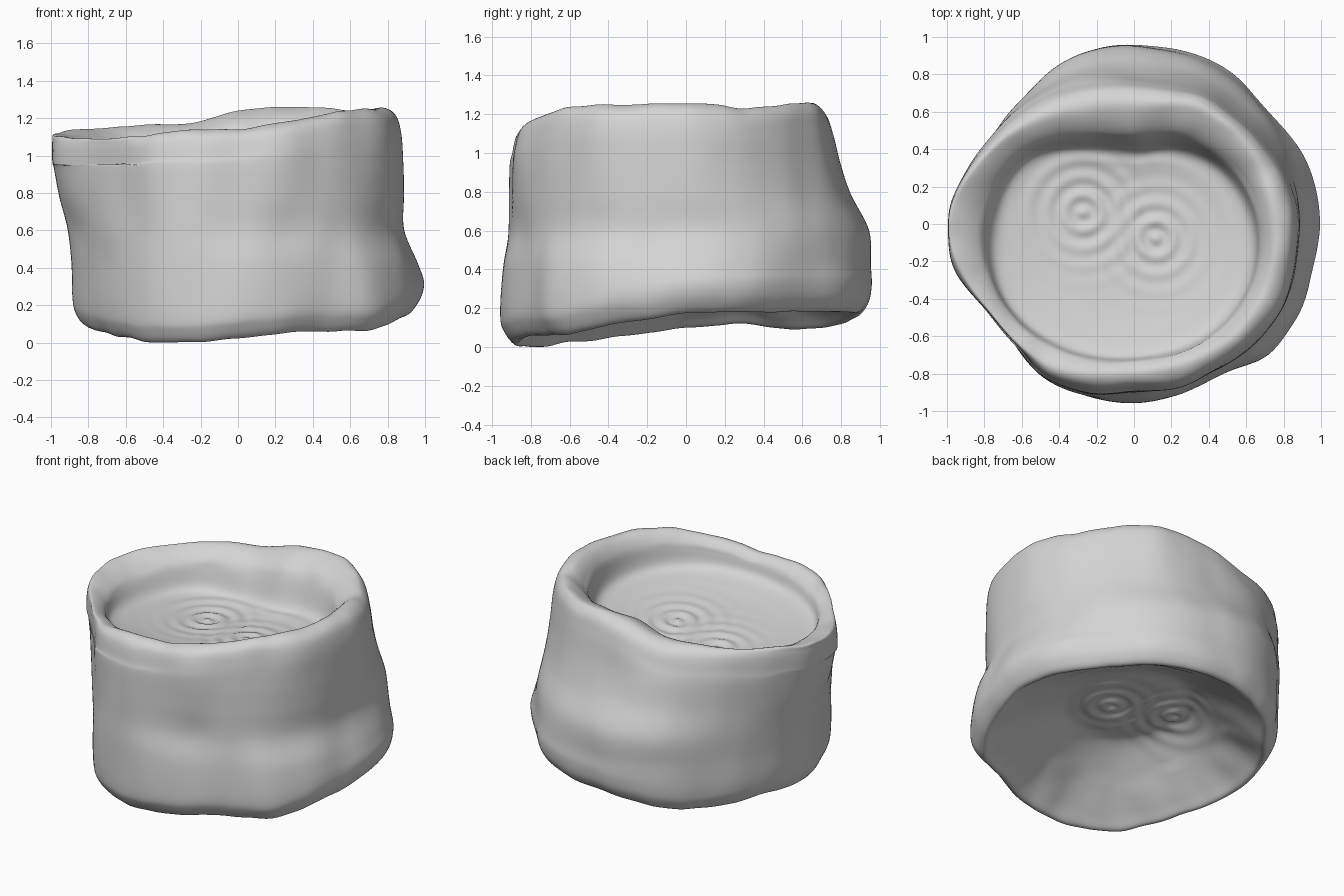
import bpy, bmesh, math
from mathutils import Vector, noise

cube = bpy.data.objects.get("Cube")
if cube:
    bpy.data.objects.remove(cube, do_unlink=True)

SEGMENTS = 180
STEPS = 7

# Outlines at even angles, counter-clockwise from +x
TOP = [.88, .87, .83, .80, .80, .77, .76, .79, .83, .86, .90, .96,
       1.0, 1.0, .92, .91, .95, .93, .90, .91, .90, .90, .92, .89]
MIDDLE = [.89, .90, .92, .93, .94, .94, .89, .90, .91, .88, .91, .95, .91, .89, .92, .91]
BOTTOM = [1.0, .99, .96, .94, .96, .96, .96, .95, .92, .88, .88, .88,
          .88, .87, .86, .90, .95, .96, .96, .95, .93, 1.0, 1.01, .99]
CREST = [.75, .72, .69, .61, .69, .83, .97, .90, .87, .80, .80, .79]
FLOOR = [.63, .55, .46, .39, .47, .66, .73, .78, .74, .70, .70, .68]
RIM_Z = [1.27, 1.24, 1.26, 1.27, 1.25, 1.18, 1.17, 1.15, 1.12, 1.10, 1.10, 1.14, 1.15, 1.20, 1.25, 1.26]
BASE_Z = [.18, .19, .19, .19, .18, .13, .10, .13, .11, .07, .03, .01, .03, .07, .07, .13]


def lerp(a, b, t):
    return a + (b - a) * t


def spline(a, b, c, d, t):
    return b + .5 * t * (c - a + t * (2*a - 5*b + 4*c - d + t * (3*(b - c) + d - a)))


def around(table, angle):
    f = angle / math.tau * len(table)
    i = int(f)
    return spline(*[table[(i + k) % len(table)] for k in (-1, 0, 1, 2)], f - i)


def profile(angle):
    """Cross-section from the top centre over the rim to the underside centre."""
    top, mid, low, crest, floor, rim, base = [
        around(t, angle) for t in (TOP, MIDDLE, BOTTOM, CREST, FLOOR, RIM_Z, BASE_Z)]
    side, across = math.sin(angle), math.cos(angle)

    def bed(t):
        # Upper floor: a tilted shallow bowl
        r = floor * t
        return r, .92 + r * (.06 * across - .06 * side) + .06 * t ** 4

    def vault(t):
        # Underside floor, rising towards the back
        r = low * t
        return r, .40 + .07 * r * side

    edge = bed(1)[1]
    foot = vault(.62)
    return [bed(t) for t in (0, .2, .4, .6, .8, 1)] + [
        (lerp(floor, crest, .38), lerp(edge, rim, .68)), (crest, rim),
        (lerp(crest, top, .64), rim - .035), (top * .99, rim - .14),
        (lerp(top, mid, .18), .95), (lerp(top, mid, .5), .79),
        (mid, .61), (lerp(mid, low, .7), .43), (low, base + .15),
        (low * .98, base + .06), (low * .92, base),
        (low * .83, base + .06), (foot[0], lerp(base, foot[1], .66))
    ] + [vault(t) for t in (.42, .28, .14, 0)]


def swirls(x, y):
    """Ripples of the two growth-ring eddies."""
    h = 0
    for cx, cy, size in ((-.27, .06, .26), (.12, -.08, .24)):
        d = math.hypot(x - cx, y - cy)
        h += .008 * math.cos(d * 65) * math.exp(-(d / size) ** 2)
    return h


def surface_point(keys, ring, angle):
    i = min(ring // STEPS, len(keys) - 2)
    t = ring / STEPS - i
    near = [keys[max(0, min(len(keys) - 1, i + k))] for k in (-1, 0, 1, 2)]
    r, z = [spline(*[p[axis] for p in near], t) for axis in (0, 1)]
    x, y = r * math.cos(angle), r * math.sin(angle)
    if i < 6 or i > 17:
        z += swirls(x, y)
    else:
        # Soft lumps in the bark
        r += .012 * noise.noise(Vector((x * 4, y * 4, z * 2)))
        z += .012 * noise.noise(Vector((x * 6, y * 6, 3)))
        x, y = r * math.cos(angle), r * math.sin(angle)
    return x, y, z


# Hollow-ended stump
bm = bmesh.new()
angles = [math.tau * s / SEGMENTS for s in range(SEGMENTS)]
profiles = [profile(a) for a in angles]
last = (len(profiles[0]) - 1) * STEPS
rings = [[bm.verts.new(surface_point(k, ring, a)) for k, a in zip(profiles, angles)]
         for ring in range(1, last)]
top_centre = bm.verts.new(surface_point(profiles[0], 0, 0))
under_centre = bm.verts.new(surface_point(profiles[0], last, 0))
for s in range(SEGMENTS):
    n = (s + 1) % SEGMENTS
    bm.faces.new((top_centre, rings[0][s], rings[0][n]))
    bm.faces.new((under_centre, rings[-1][n], rings[-1][s]))
    for upper, lower in zip(rings, rings[1:]):
        bm.faces.new((upper[s], lower[s], lower[n], upper[n]))

# Rest the lowest point on the ground, centred
for axis in range(3):
    values = [v.co[axis] for v in bm.verts]
    shift = min(values) if axis == 2 else (min(values) + max(values)) / 2
    for v in bm.verts:
        v.co[axis] -= shift
bmesh.ops.recalc_face_normals(bm, faces=bm.faces)
for f in bm.faces:
    f.smooth = True

mesh = bpy.data.meshes.new("stump")
bm.to_mesh(mesh)
bm.free()
stump = bpy.data.objects.new("stump", mesh)
bpy.context.collection.objects.link(stump)

grey = bpy.data.materials.new("light grey")
grey.use_nodes = True
grey.diffuse_color = (.66, .66, .66, 1)
grey.node_tree.nodes["Principled BSDF"].inputs["Base Color"].default_value = (.66, .66, .66, 1)
mesh.materials.append(grey)
